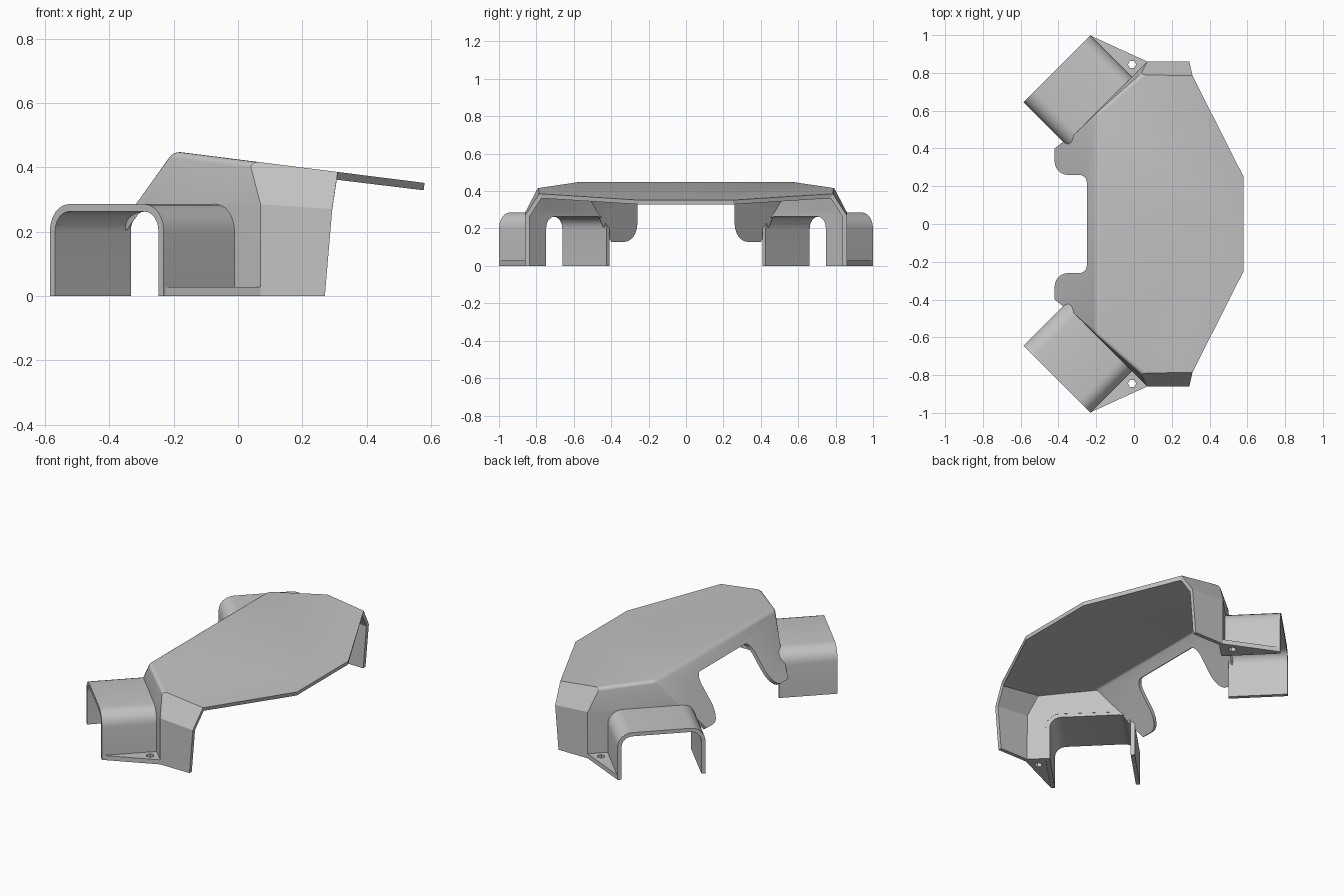
import bpy, bmesh, math
from mathutils import Vector

cube = bpy.data.objects.get("Cube")
if cube:
    bpy.data.objects.remove(cube, do_unlink=True)

R2 = math.sqrt(2)
THICK = 0.023
DIAG = 0.5586                      # distance of the diagonal wall from the axis
S0, S1 = 0.0425, 0.5435            # tunnel sides along the diagonal
TOP, RAD = 0.286, 0.085            # tunnel height and corner radius

grey = bpy.data.materials.new("plain grey")
grey.use_nodes = True
grey.diffuse_color = (0.55, 0.55, 0.55, 1)
grey.node_tree.nodes["Principled BSDF"].inputs["Base Color"].default_value = (0.55, 0.55, 0.55, 1)


def diag(s, t, z):
    """Point from along-wall, outward and height distances."""
    return ((s - t) / R2, (s + t) / R2, z)


def roof(x, y):
    return (x, y, 0.45 - 0.126 * (x + 0.2))


def slope(x, y):
    return (x, y, 0.45 + 1.4 * (x + 0.2))


def arc(cx, cy, r, a, b, n=6):
    angles = [math.radians(a + (b - a) * i / n) for i in range(n + 1)]
    return [(cx + r * math.cos(k), cy + r * math.sin(k)) for k in angles]


def finish(name, bm, thick, offset=-1):
    """Make an object, mirror it across y and give it wall thickness."""
    mesh = bpy.data.meshes.new(name)
    bm.to_mesh(mesh)
    bm.free()
    ob = bpy.data.objects.new(name, mesh)
    bpy.context.collection.objects.link(ob)
    mesh.materials.append(grey)
    mirror = ob.modifiers.new("mirror", 'MIRROR')
    mirror.use_axis = (False, True, False)
    solid = ob.modifiers.new("wall", 'SOLIDIFY')
    solid.thickness = thick
    solid.offset = offset
    solid.use_even_offset = True
    return ob


# Main cover: roof, side wall, diagonal wall and sloped back with its lobe
t0, t1, t2 = roof(-0.2, 0.59), roof(0.035, 0.79), roof(0.31, 0.785)
m0, m1, m2 = slope(-0.32, 0.47), (0.07, 0.86, TOP), (0.293, 0.86, 0.27)
b1, b2 = (0.07, 0.86, 0), (0.27, 0.86, 0)
corner = [diag(s, DIAG, z) for s, z in arc(S1 - RAD, TOP - RAD, RAD, 0, 90)]
lobe = [slope(-0.37, 0.44), slope(-0.42, 0.40)]
lobe += [slope(x, y) for x, y in arc(-0.35, 0.33, 0.07, 180, 270)]
lobe += [slope(x, y) for x, y in arc(-0.29, 0.22, 0.04, 90, 0)]
faces = [
    [roof(-0.2, 0), roof(0.58, 0), roof(0.58, 0.25), t2, t1, t0],
    [t1, t2, m2, m1],
    [m1, m2, b2, b1],
    [t0, t1, m1, corner[-1], m0],
    [m1, b1, diag(S1, DIAG, 0)] + corner,
    [roof(-0.2, 0), t0, m0] + lobe + [slope(-0.25, 0)],
]
bm = bmesh.new()
for pts in faces:
    bm.faces.new([bm.verts.new(p) for p in pts])
bmesh.ops.remove_doubles(bm, verts=bm.verts, dist=0.0005)
bmesh.ops.recalc_face_normals(bm, faces=bm.faces)
bm.normal_update()
if max(bm.faces, key=lambda f: f.calc_area()).normal.z < 0:
    bmesh.ops.reverse_faces(bm, faces=bm.faces)
soft = [e for e in bm.edges if len(e.link_faces) == 2
        and min(v.co.x for v in e.verts) < -0.15 and max(v.co.z for v in e.verts) > 0.4]
bmesh.ops.bevel(bm, geom=soft, offset=0.022, segments=4, profile=0.5, affect='EDGES')
finish("main_cover", bm, THICK)

# Arched tunnels standing out from the diagonal walls
profile = [(S1, 0)] + arc(S1 - RAD, TOP - RAD, RAD, 0, 90)
profile += arc(S0 + RAD, TOP - RAD, RAD, 90, 180) + [(S0, 0)]
bm = bmesh.new()
rows = [[bm.verts.new(diag(s, t, z)) for s, z in profile] for t in (0.537, 0.87)]
for i in range(len(profile) - 1):
    bm.faces.new((rows[0][i], rows[0][i + 1], rows[1][i + 1], rows[1][i]))
bm.normal_update()
if sum(f.normal.z for f in bm.faces) < 0:
    bmesh.ops.reverse_faces(bm, faces=bm.faces)
finish("side_tunnel", bm, THICK)

# Triangular mounting flanges with a screw hole
bm = bmesh.new()
edges = []
hole = arc(-0.01, 0.845, 0.022, 0, 300, 5)
for loop in ([(-0.225, 0.995), (0.07, 0.86), (-0.01, 0.78)], hole):
    vs = [bm.verts.new((x, y, 0)) for x, y in loop]
    edges += [bm.edges.new((vs[i - 1], vs[i])) for i in range(len(vs))]
bmesh.ops.triangle_fill(bm, edges=edges, use_beauty=True, normal=Vector((0, 0, 1)))
bm.normal_update()
for f in bm.faces:
    if f.normal.z < 0:
        f.normal_flip()
finish("mounting_flange", bm, 0.028, 1)

# Fix the walls in place, then smooth the curved parts only
bpy.ops.object.select_all(action='DESELECT')
for name in ("main_cover", "side_tunnel", "mounting_flange"):
    ob = bpy.data.objects[name]
    ob.select_set(True)
    bpy.context.view_layer.objects.active = ob
bpy.ops.object.convert(target='MESH')
bpy.ops.object.shade_smooth_by_angle(angle=math.radians(25))
